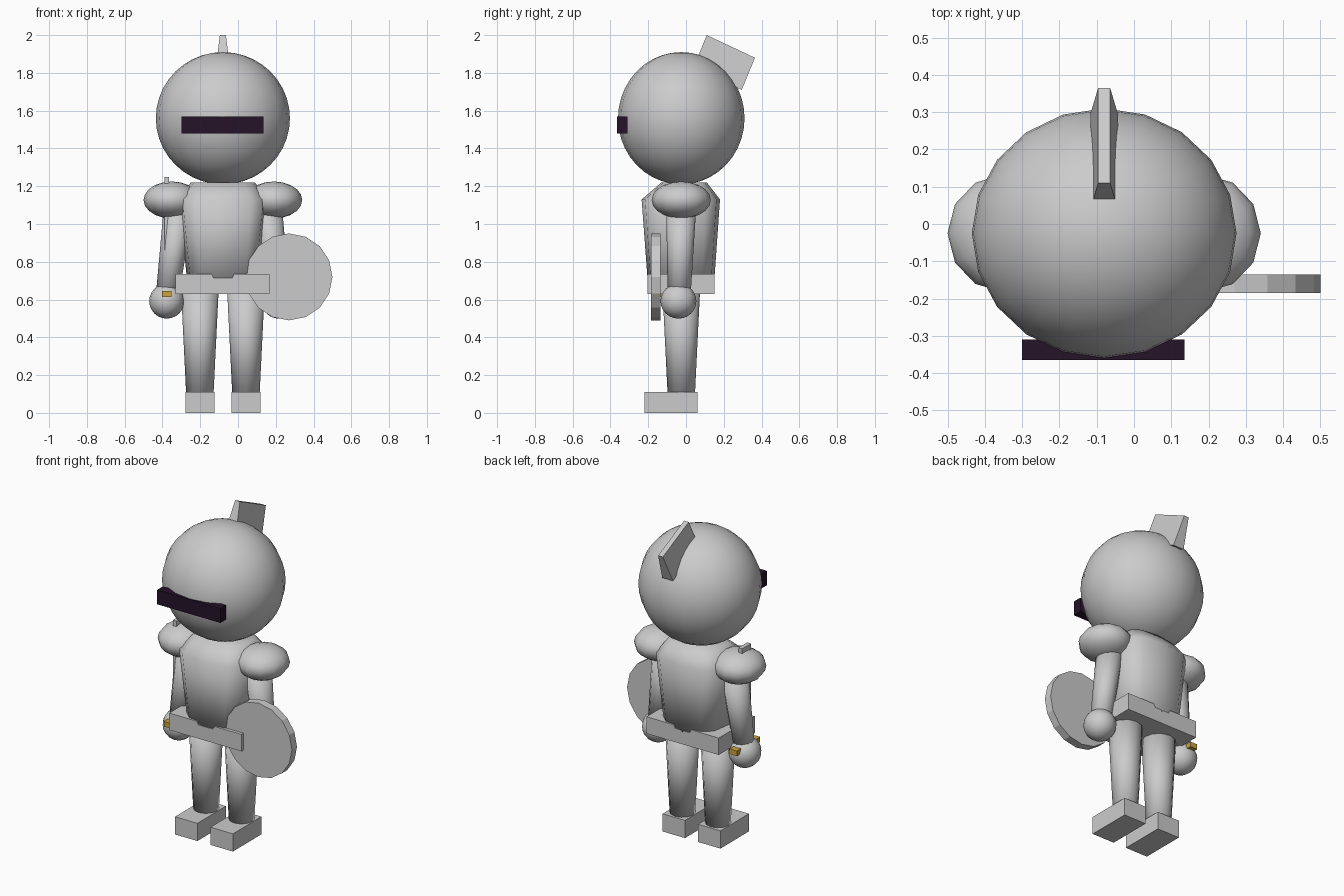
import bpy, bmesh, math
from mathutils import Vector

if "Cube" in bpy.data.objects:
    bpy.data.objects.remove(bpy.data.objects["Cube"])

CX, CY = -0.08, -0.025   # body axis


def material(name, rgb):
    m = bpy.data.materials.new(name)
    m.diffuse_color = (*rgb, 1)
    m.use_nodes = True
    m.node_tree.nodes["Principled BSDF"].inputs["Base Color"].default_value = m.diffuse_color
    return m


STEEL = material("steel grey", (0.60, 0.60, 0.60))
DARK = material("dark purple", (0.018, 0.006, 0.022))
GOLD = material("gold", (0.60, 0.36, 0.05))


def finish(name, bm, mat, smooth=True):
    bmesh.ops.recalc_face_normals(bm, faces=bm.faces[:])
    for f in bm.faces:
        f.smooth = smooth
    me = bpy.data.meshes.new(name)
    bm.to_mesh(me)
    bm.free()
    me.materials.append(mat)
    ob = bpy.data.objects.new(name, me)
    bpy.context.collection.objects.link(ob)
    return ob


def box(name, x, y, z, mat=STEEL, smooth=False):
    bm = bmesh.new()
    bmesh.ops.create_cube(bm, size=1)
    for v in bm.verts:
        v.co = [r[0] + (c + 0.5) * (r[1] - r[0]) for c, r in zip(v.co, (x, y, z))]
    return finish(name, bm, mat, smooth)


def ball(name, centre, radii, seg, rings):
    bm = bmesh.new()
    bmesh.ops.create_uvsphere(bm, u_segments=seg, v_segments=rings, radius=1)
    for v in bm.verts:
        v.co = [c + r * p for c, r, p in zip(centre, radii, v.co)]
    return finish(name, bm, STEEL)


def loft(name, rings, mat=STEEL, smooth=True):
    bm = bmesh.new()
    rows = [[bm.verts.new(p) for p in ring] for ring in rings]
    n = len(rows[0])
    for a, b in zip(rows, rows[1:]):
        for i in range(n):
            bm.faces.new((a[i], a[(i + 1) % n], b[(i + 1) % n], b[i]))
    bm.faces.new(rows[0])
    bm.faces.new(rows[-1])
    return finish(name, bm, mat, smooth)


def limb(name, a, b, ra, rb, seg=12):
    return loft(name, [[(p[0] + r * math.cos(t), p[1] + r * math.sin(t), p[2])
                        for t in (2 * math.pi * i / seg for i in range(seg))]
                       for p, r in ((a, ra), (b, rb))])


# Head and visor
ball("head", (CX, CY, 1.56), (0.355, 0.335, 0.35), 20, 20)
box("visor", (-0.30, 0.135), (-0.365, -0.31), (1.48, 1.57), DARK)

# Crest: tilted block, narrowing upward
lo = [(0.04, 1.83), (0.295, 1.71)]
hi = [(0.11, 2.00), (0.365, 1.88)]
loft("crest", [[(CX + s * w, y, z) for (y, z), s in
                ((e[0], -1), (e[0], 1), (e[1], 1), (e[1], -1))]
               for e, w in ((lo, 0.037), (hi, 0.016))], smooth=False)


# Torso with a squared oval section
def section(z, hx, y0, y1, n=12, power=0.65):
    pts = []
    for i in range(n):
        c, s = math.cos(2 * math.pi * i / n), math.sin(2 * math.pi * i / n)
        pts.append((CX + hx * math.copysign(abs(c) ** power, c),
                    (y0 + y1) / 2 + (y1 - y0) / 2 * math.copysign(abs(s) ** power, s), z))
    return pts


loft("torso", [section(0.66, 0.185, -0.20, 0.147), section(1.13, 0.235, -0.235, 0.18),
               section(1.22, 0.17, -0.13, 0.11)])

# Belt with a shallow notch in its top edge
profile = [(-0.25, 0.63), (0.247, 0.63), (0.247, 0.735), (0.06, 0.735),
           (0.05, 0.715), (-0.05, 0.715), (-0.06, 0.735), (-0.25, 0.735)]
loft("belt", [[(CX + x, y, z) for x, z in profile] for y in (-0.205, 0.15)], smooth=False)

# Paired limbs
for side, s in (("left", 1), ("right", -1)):
    leg_x = CX + s * 0.122
    limb(side + "_leg", (leg_x, CY, 0.09), (leg_x, CY, 0.66), 0.072, 0.10)
    box(side + "_foot", (leg_x - 0.077, leg_x + 0.077), (-0.22, 0.06), (0, 0.11))
    limb(side + "_arm", (CX + s * 0.297, -0.037, 0.60), (CX + s * 0.232, CY, 1.10), 0.06, 0.08)
    ball(side + "_hand", (CX + s * 0.297, -0.04, 0.592), (0.093, 0.095, 0.093), 16, 12)
    ball(side + "_shoulder_guard", (CX + s * 0.27, CY, 1.127), (0.15, 0.157, 0.098), 12, 10)

# Shield disc
loft("shield", [[(0.27 + 0.23 * math.cos(math.pi * i / 8), y, 0.72 + 0.23 * math.sin(math.pi * i / 8))
                 for i in range(16)] for y in (-0.185, -0.135)], smooth=False)

# Sword held upright in the right hand
box("sword_blade", (-0.39, -0.364), (-0.082, 0.005), (0.63, 1.25))
box("sword_guard", (-0.402, -0.352), (-0.155, 0.075), (0.613, 0.645), GOLD)
